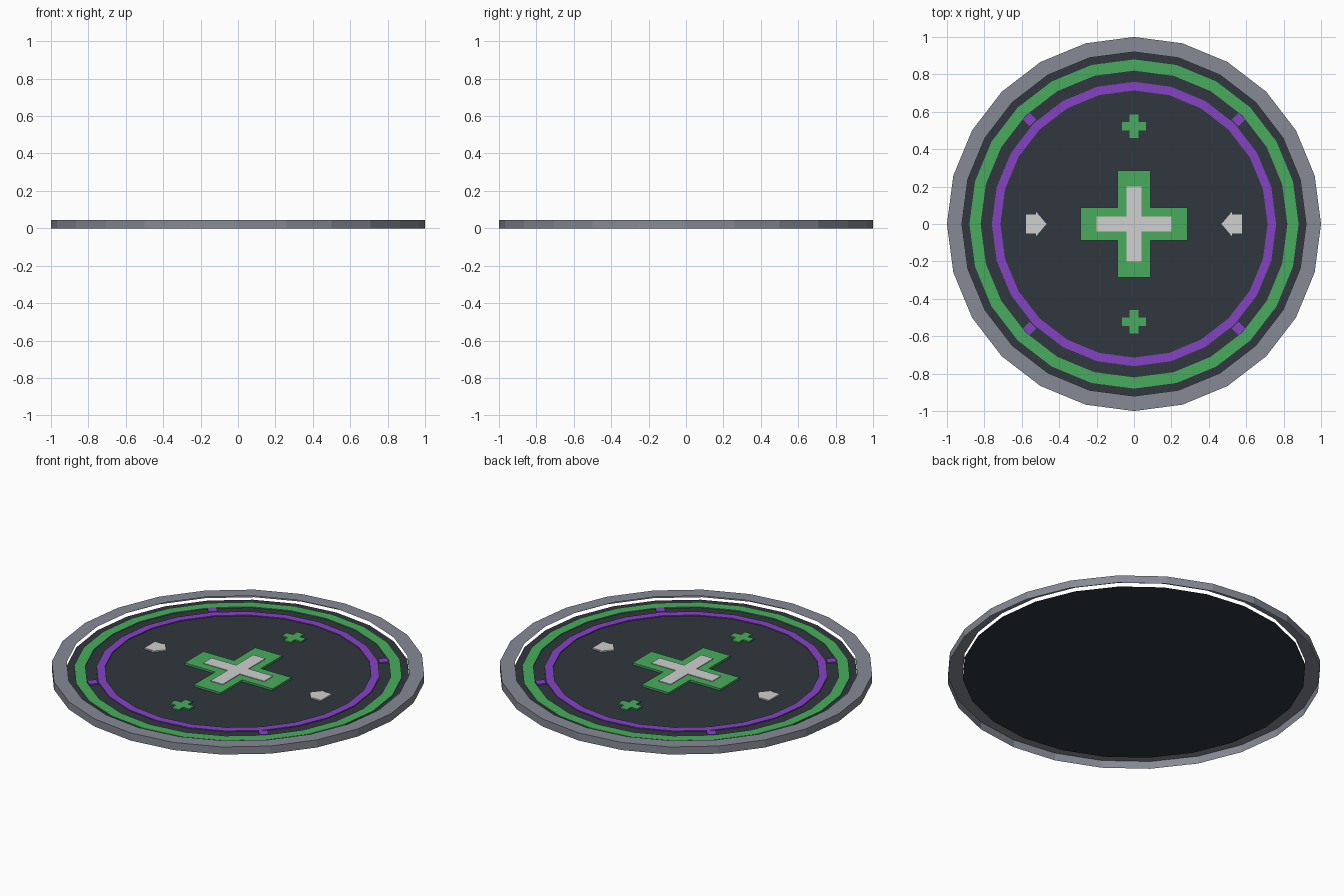
import bpy, bmesh
from math import sin, cos, pi, radians
from mathutils import Matrix

cube = bpy.data.objects.get("Cube")
if cube:
    bpy.data.objects.remove(cube)

SIDES = 24
RIM_TOP = 0.045
DECK = 0.0225


def material(name, rgb):
    """Flat material from display (sRGB) values, stored as linear."""
    lin = [((c / 255 + 0.055) / 1.055) ** 2.4 for c in rgb] + [1.0]
    m = bpy.data.materials.new(name)
    m.use_nodes = True
    m.diffuse_color = lin
    m.node_tree.nodes["Principled BSDF"].inputs["Base Color"].default_value = lin
    return m


STEEL = material("steel grey", (134, 138, 148))
SLATE = material("dark slate", (48, 55, 61))
GREEN = material("green", (72, 172, 93))
PURPLE = material("purple", (132, 67, 194))
PALE = material("pale grey", (208, 208, 208))


def finish(name, bm, mat):
    mesh = bpy.data.meshes.new(name)
    bm.to_mesh(mesh)
    bm.free()
    mesh.materials.append(mat)
    obj = bpy.data.objects.new(name, mesh)
    bpy.context.collection.objects.link(obj)
    return obj


def circle(radius, z):
    return [(radius * sin(2 * pi * i / SIDES), radius * cos(2 * pi * i / SIDES), z)
            for i in range(SIDES)]


def lathe(name, profile, mat):
    """Sweep a (radius, z) profile round the centre, leaving its ends open."""
    bm = bmesh.new()
    loops = [[bm.verts.new(p) for p in circle(r, z)] for r, z in profile]
    for a, b in zip(loops, loops[1:]):
        for i in range(SIDES):
            j = (i + 1) % SIDES
            bm.faces.new((a[i], b[i], b[j], a[j]))
    return finish(name, bm, mat)


def plate(name, outline, top, mat, at=(0, 0), turn=0, base=DECK):
    """Raise a flat outline from the base height, with no underside."""
    bm = bmesh.new()
    face = bm.faces.new([bm.verts.new((x, y, top)) for x, y in outline])
    rim = list(face.edges)
    walls = bmesh.ops.extrude_edge_only(bm, edges=rim)["geom"]
    for v in walls:
        if isinstance(v, bmesh.types.BMVert):
            v.co.z = base
    bmesh.ops.recalc_face_normals(bm, faces=bm.faces)
    bmesh.ops.transform(bm, verts=bm.verts, matrix=Matrix.Translation((*at, 0))
                        @ Matrix.Rotation(turn, 4, "Z"))
    return finish(name, bm, mat)


def cross(arm, half):
    """Outline of a plus sign: one corner turned to all four quarters."""
    pts = []
    x, y = 1, 0
    for _ in range(4):
        for u, v in ((arm, -half), (arm, half), (half, half)):
            pts.append((u * x - v * y, u * y + v * x))
        x, y = -y, x
    return pts


# Outer rim: wall and top lip, open underneath
lathe("outer_rim", [(0.92, RIM_TOP), (1.0, RIM_TOP), (1.0, 0)], STEEL)

# Floor disc
bm = bmesh.new()
bm.faces.new([bm.verts.new(p) for p in reversed(circle(0.92, DECK))])
finish("floor_disc", bm, SLATE)

# Raised bands
for name, inner, outer, top, mat in (("green_band", 0.82, 0.88, 0.027, GREEN),
                                     ("purple_band", 0.714, 0.76, 0.028, PURPLE)):
    lathe(name, [(inner, DECK), (inner, top), (outer, top), (outer, DECK)], mat)

# Centre cross with pale inlay
plate("centre_cross", cross(0.287, 0.088), 0.034, GREEN)
plate("centre_cross_inlay", cross(0.2, 0.04), 0.038, PALE, base=0.034)

# Small crosses and inward arrows
arrow = [(-0.055, -0.05), (0, -0.05), (0, -0.065), (0.055, 0),
         (0, 0.065), (0, 0.05), (-0.055, 0.05)]
for label, s in (("front", -1), ("back", 1)):
    plate(f"{label}_small_cross", cross(0.063, 0.023), 0.03, GREEN, at=(0, 0.522 * s))
for label, s in (("right", -1), ("left", 1)):
    plate(f"{label}_arrow", arrow, 0.03, PALE, at=(0.523 * s, 0), turn=pi if s > 0 else 0)

# Diagonal tabs on the purple band
h = 0.025
tab = [(-h, -h), (h, -h), (h, h), (-h, h)]
for k in range(4):
    a = radians(45 + 90 * k)
    plate(f"purple_tab_{k + 1}", tab, 0.029, PURPLE, at=(0.79 * cos(a), 0.79 * sin(a)), turn=a)
